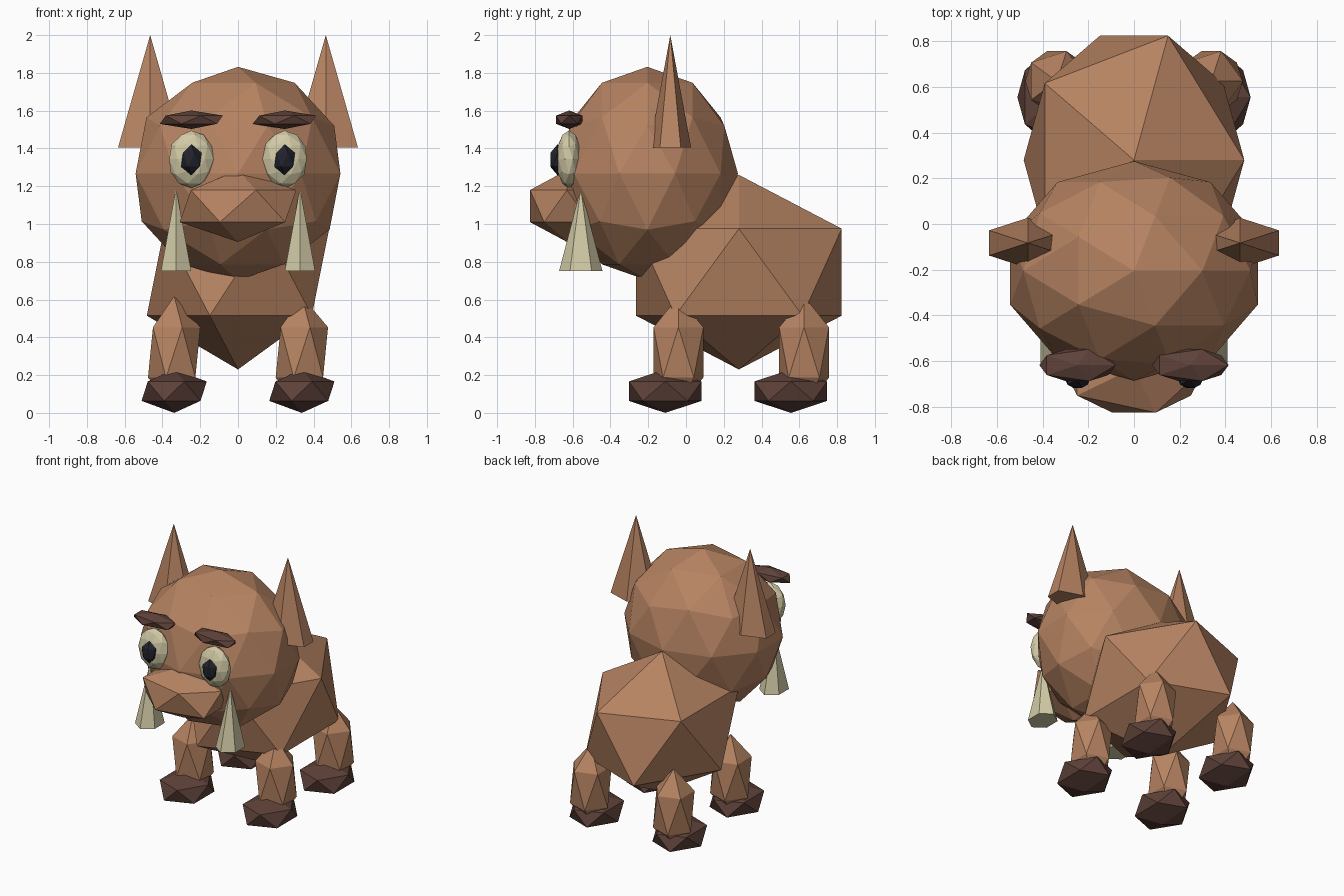
import bpy

if "Cube" in bpy.data.objects:
    bpy.data.objects.remove(bpy.data.objects["Cube"])


def material(name, rgb):
    m = bpy.data.materials.new(name)
    m.diffuse_color = (*rgb, 1.0)
    m.use_nodes = True
    m.node_tree.nodes["Principled BSDF"].inputs["Base Color"].default_value = m.diffuse_color
    return m


FUR = material("brown_fur", (0.47, 0.228, 0.122))
DARK = material("dark_brown", (0.112, 0.054, 0.041))
IVORY = material("ivory", (0.64, 0.59, 0.38))
BLACK = material("pupil_black", (0.015, 0.016, 0.025))


def finish(name, scale, mat):
    ob = bpy.context.object
    ob.name = ob.data.name = name
    ob.scale = scale
    ob.data.materials.append(mat)
    return ob


def blob(name, loc, radii, mat, detail=1):
    """Flat-faced icosphere stretched to the given radii."""
    bpy.ops.mesh.primitive_ico_sphere_add(subdivisions=detail, radius=1, location=loc)
    return finish(name, radii, mat)


def spike(name, x, y, base, tip, rx, ry, mat):
    """Six-sided pointed cone standing on its base."""
    bpy.ops.mesh.primitive_cone_add(vertices=6, radius1=1, radius2=0, depth=1,
                                    location=(x, y, (base + tip) / 2))
    return finish(name, (rx, ry, tip - base), mat)


# Body, head and snout
blob("body", (0, 0.28, 0.745), (0.54, 0.64, 0.515), FUR)
blob("head", (0, -0.205, 1.267), (0.57, 0.48, 0.565), FUR, 2)
blob("snout", (0, -0.63, 1.095), (0.345, 0.23, 0.19), FUR)

for side, s in (("left", -1), ("right", 1)):
    # Ears and tusks
    spike(side + "_ear", s * 0.465, -0.083, 1.405, 2.0, 0.196, 0.11, FUR)
    spike(side + "_tusk", s * 0.328, -0.557, 0.75, 1.19, 0.093, 0.115, IVORY)
    # Eyes and brows
    blob(side + "_eye", (s * 0.247, -0.62, 1.343), (0.123, 0.068, 0.152), IVORY, 2)
    blob(side + "_pupil", (s * 0.247, -0.68, 1.34), (0.061, 0.045, 0.082), BLACK)
    blob(side + "_brow", (s * 0.247, -0.618, 1.552), (0.187, 0.082, 0.049), DARK)
    # Legs and feet
    for end, y in (("front", -0.04), ("back", 0.625)):
        blob(f"{side}_{end}_leg", (s * 0.338, y, 0.32), (0.155, 0.155, 0.298), FUR)
        blob(f"{side}_{end}_foot", (s * 0.338, y - 0.07, 0.115),
             (0.193, 0.226, 0.115), DARK)
